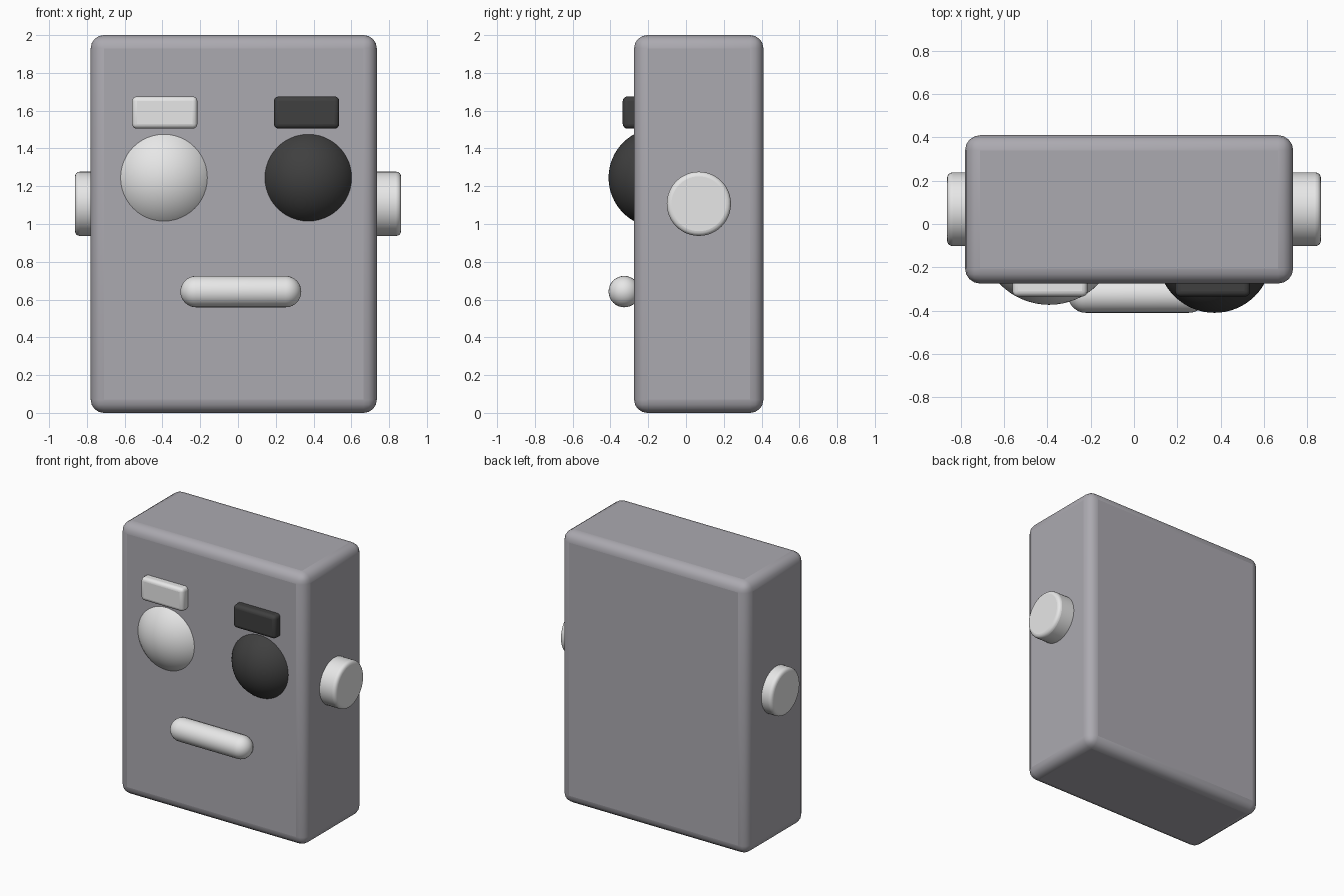
import bpy, bmesh, math
from mathutils import Matrix, Vector

cube = bpy.data.objects.get("Cube")
if cube:
    bpy.data.objects.remove(cube, do_unlink=True)


def material(name, color):
    m = bpy.data.materials.new(name)
    m.use_nodes = True
    m.diffuse_color = color
    m.node_tree.nodes["Principled BSDF"].inputs["Base Color"].default_value = color
    return m


grey = material("body grey", (0.41, 0.40, 0.435, 1))
light = material("light grey", (0.8, 0.8, 0.8, 1))
dark = material("dark grey", (0.05, 0.05, 0.05, 1))


def finish(name, bm, mat, bevel=0, segments=4):
    mesh = bpy.data.meshes.new(name)
    bm.to_mesh(mesh)
    bm.free()
    ob = bpy.data.objects.new(name, mesh)
    bpy.context.collection.objects.link(ob)
    mesh.materials.append(mat)
    if bevel:
        mod = ob.modifiers.new("rounded edges", "BEVEL")
        mod.width, mod.segments = bevel, segments
        mod.limit_method = "ANGLE"
        mod.angle_limit = math.radians(40)
    bpy.ops.object.select_all(action="DESELECT")
    ob.select_set(True)
    bpy.context.view_layer.objects.active = ob
    bpy.ops.object.shade_smooth_by_angle(angle=math.radians(35))
    return ob


def box(name, low, high, mat, bevel):
    low, high = Vector(low), Vector(high)
    bm = bmesh.new()
    bmesh.ops.create_cube(bm, size=1, matrix=Matrix.Translation((low + high) / 2)
                          @ Matrix.Diagonal((*(high - low), 1)))
    return finish(name, bm, mat, bevel)


def sphere(name, center, radius, mat):
    bm = bmesh.new()
    bmesh.ops.create_uvsphere(bm, u_segments=48, v_segments=32, radius=radius,
                              matrix=Matrix.Translation(center) @ Matrix.Rotation(math.pi / 2, 4, "X"))
    return bm


# Head block
FACE = -0.275
box("body", (-0.78, FACE, 0), (0.735, 0.41, 2), grey, 0.07)

# Eyes: spherical caps on the face, each with its own bulge
for name, x, front, mat in (("right_eye", -0.392, -0.373, light), ("left_eye", 0.372, -0.41, dark)):
    bulge, rim = FACE - front, 0.23
    radius = (rim ** 2 + bulge ** 2) / (2 * bulge)
    bm = sphere(name, (x, front + radius, 1.245), radius, mat)
    bmesh.ops.bisect_plane(bm, geom=bm.verts[:] + bm.edges[:] + bm.faces[:],
                           plane_co=(0, FACE + 0.005, 0), plane_no=(0, 1, 0), clear_outer=True)
    finish(name, bm, mat)

# Eyebrows
for name, x, mat in (("right_eyebrow", -0.388, light), ("left_eyebrow", 0.363, dark)):
    box(name, (x - 0.173, -0.335, 1.505), (x + 0.173, -0.2, 1.675), mat, 0.025)

# Mouth: a capsule made by pulling the two halves of a sphere apart
bm = bmesh.new()
bmesh.ops.create_uvsphere(bm, u_segments=32, v_segments=16, radius=0.083,
                          matrix=Matrix.Rotation(math.pi / 2, 4, "Y"))
bmesh.ops.bisect_plane(bm, geom=bm.verts[:] + bm.edges[:] + bm.faces[:],
                       plane_co=(0.001, 0, 0), plane_no=(1, 0, 0))
for v in bm.verts:
    v.co.x += 0.237 if v.co.x > 0.0005 else -0.237
bmesh.ops.translate(bm, verts=bm.verts, vec=(0.015, -0.327, 0.642))
finish("mouth", bm, light)

# Ears: short rounded discs
for name, side in (("right_ear", -1), ("left_ear", 1)):
    bm = bmesh.new()
    bmesh.ops.create_cone(bm, cap_ends=True, segments=48, radius1=0.17, radius2=0.17, depth=0.2,
                          matrix=Matrix.Translation((side * 0.763, 0.068, 1.107))
                          @ Matrix.Rotation(math.pi / 2, 4, "Y"))
    finish(name, bm, light, 0.025)
